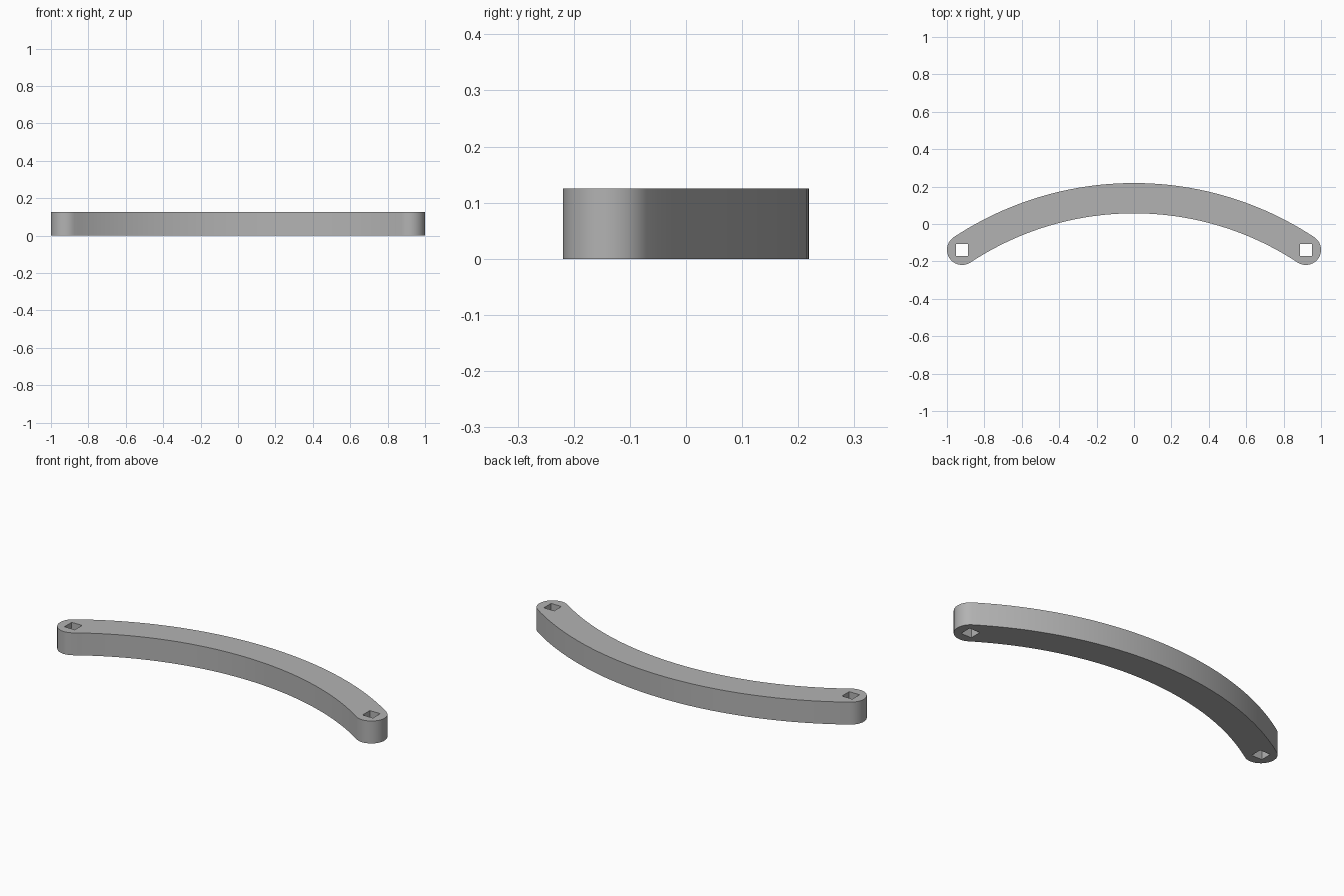
import bpy, bmesh
from math import sin, cos, pi, asin

cube = bpy.data.objects.get("Cube")
if cube:
    bpy.data.objects.remove(cube, do_unlink=True)

HEIGHT = 0.125
HALF = 0.081            # half width of the bar and radius of its round ends
END_X = 1 - HALF        # pivot centres
RISE = 0.276            # how far the arc rises above the pivots
HOLE = 0.064
RADIUS = (END_X ** 2 + RISE ** 2) / (2 * RISE)
CENTRE_Y = RISE / 2 - RADIUS
SWEEP = asin(END_X / RADIUS)

gray = bpy.data.materials.new("light_gray")
gray.use_nodes = True
color = (0.45, 0.45, 0.45, 1)
gray.diffuse_color = color
gray.node_tree.nodes["Principled BSDF"].inputs["Base Color"].default_value = color


def arc(cx, cy, r, start, end, steps):
    """Points on an arc, with angles measured clockwise from +y."""
    angles = [start + (end - start) * i / steps for i in range(steps + 1)]
    return [(cx + r * sin(a), cy + r * cos(a)) for a in angles]


# Outline: outer arc, right cap, inner arc, left cap
outline = arc(0, CENTRE_Y, RADIUS + HALF, -SWEEP, SWEEP, 48)
outline += arc(END_X, -RISE / 2, HALF, SWEEP, SWEEP + pi, 24)[1:-1]
outline += arc(0, CENTRE_Y, RADIUS - HALF, SWEEP, -SWEEP, 48)
outline += arc(-END_X, -RISE / 2, HALF, pi - SWEEP, 2 * pi - SWEEP, 24)[1:-1]

# Curved bar
bm = bmesh.new()
base = bm.faces.new([bm.verts.new((x, y, 0)) for x, y in outline])
top = bmesh.ops.extrude_face_region(bm, geom=[base])["geom"]
bmesh.ops.translate(bm, vec=(0, 0, HEIGHT),
                    verts=[v for v in top if isinstance(v, bmesh.types.BMVert)])
bmesh.ops.recalc_face_normals(bm, faces=bm.faces)
mesh = bpy.data.meshes.new("curved_bar")
bm.to_mesh(mesh)
bm.free()
mesh.materials.append(gray)
bar = bpy.data.objects.new("curved_bar", mesh)
bpy.context.collection.objects.link(bar)

# Square through-holes at both pivots
cutters = []
for side, x in (("left", END_X), ("right", -END_X)):
    bpy.ops.mesh.primitive_cube_add(size=1, location=(x, -RISE / 2, HEIGHT / 2))
    cutter = bpy.context.object
    cutter.name = side + "_hole_cutter"
    cutter.scale = (HOLE, HOLE, HEIGHT * 2)
    cutter.hide_render = True
    cutter.data.materials.append(gray)
    cutters.append(cutter)
    cut = bar.modifiers.new(side + "_hole", "BOOLEAN")
    cut.operation = "DIFFERENCE"
    cut.solver = "EXACT"
    cut.object = cutter

bpy.ops.object.select_all(action="DESELECT")
bar.select_set(True)
bpy.context.view_layer.objects.active = bar
for name in [m.name for m in bar.modifiers]:
    bpy.ops.object.modifier_apply(modifier=name)
for cutter in cutters:
    bpy.data.objects.remove(cutter, do_unlink=True)
bpy.ops.object.shade_smooth_by_angle(angle=pi / 6)
